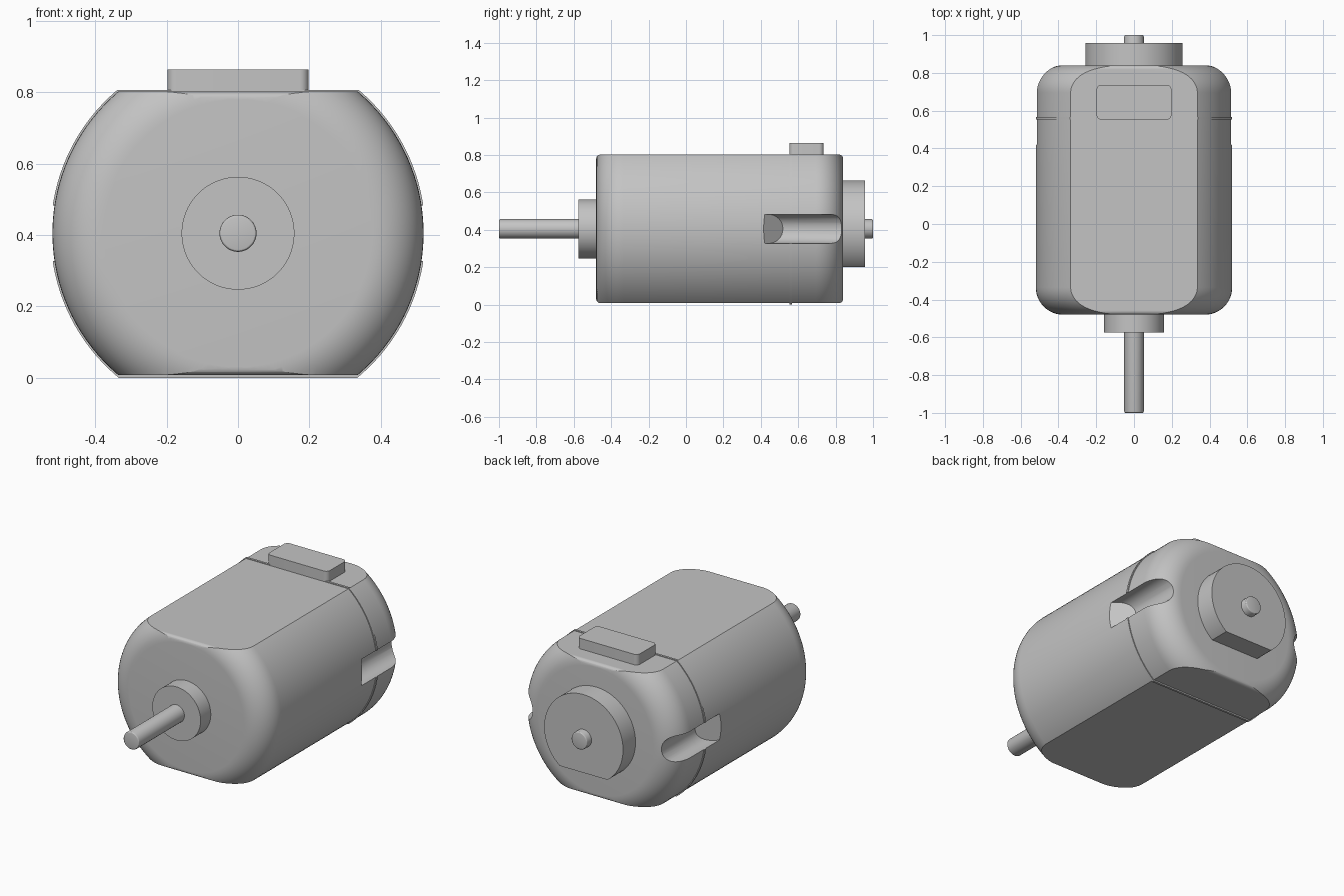
import bpy, bmesh, math
from mathutils import Matrix

if "Cube" in bpy.data.objects:
    bpy.data.objects.remove(bpy.data.objects["Cube"], do_unlink=True)

AXIS_Z = 0.405
FRONT, BACK = -0.48, 0.84

metal = bpy.data.materials.new("grey metal")
metal.use_nodes = True
metal.diffuse_color = (0.55, 0.55, 0.55, 1)
metal.node_tree.nodes["Principled BSDF"].inputs["Base Color"].default_value = (0.55, 0.55, 0.55, 1)


def make(name, bm):
    bmesh.ops.recalc_face_normals(bm, faces=bm.faces)
    mesh = bpy.data.meshes.new(name)
    bm.to_mesh(mesh)
    bm.free()
    mesh.materials.append(metal)
    ob = bpy.data.objects.new(name, mesh)
    bpy.context.collection.objects.link(ob)
    return ob


def lathe(name, profile, steps=96):
    """Revolve (radius, y) points about the motor axis."""
    bm = bmesh.new()
    rings = []
    for r, y in profile:
        ring = []
        for i in range(steps):
            a = math.tau * (i + 0.5) / steps
            ring.append(bm.verts.new((r * math.cos(a), y, AXIS_Z + r * math.sin(a))))
        rings.append(ring)
    for a, b in zip(rings, rings[1:]):
        for i in range(steps):
            j = (i + 1) % steps
            bm.faces.new((a[i], a[j], b[j], b[i]))
    bm.faces.new(rings[0])
    bm.faces.new(rings[-1])
    return make(name, bm)


def rounded_rect(u0, u1, v0, v1, r, n=8):
    pts = []
    corners = ((u1 - r, v1 - r), (u0 + r, v1 - r), (u0 + r, v0 + r), (u1 - r, v0 + r))
    for k, (cu, cv) in enumerate(corners):
        for i in range(n + 1):
            a = math.pi / 2 * (k + i / n)
            pts.append((cu + r * math.cos(a), cv + r * math.sin(a)))
    return pts


def prism(name, outline, start, end):
    """Join two placements of one outline into a solid."""
    bm = bmesh.new()
    a = [bm.verts.new(start(u, v)) for u, v in outline]
    b = [bm.verts.new(end(u, v)) for u, v in outline]
    for i in range(len(a)):
        j = (i + 1) % len(a)
        bm.faces.new((a[i], a[j], b[j], b[i]))
    bm.faces.new(a)
    bm.faces.new(b)
    return make(name, bm)


def slab(name, y0, y1, z0, z1, r):
    return prism(name, rounded_rect(y0, y1, z0, z1, r),
                 lambda u, v: (-0.8, u, v), lambda u, v: (0.8, u, v))


def cut(ob, tool, operation):
    mod = ob.modifiers.new("cut", 'BOOLEAN')
    mod.object, mod.operation, mod.solver = tool, operation, 'EXACT'
    bpy.context.view_layer.objects.active = ob
    bpy.ops.object.modifier_apply(modifier=mod.name)


def rounded_profile(radius, y0, y1, r, n):
    """Cylinder profile with both ends filleted."""
    arc = [math.pi / 2 * i / n for i in range(n + 1)]
    front = [(radius - r + r * math.sin(a), y0 + r - r * math.cos(a)) for a in arc]
    back = [(radius - r + r * math.cos(a), y1 - r + r * math.sin(a)) for a in arc]
    return front + back


# Can with filleted ends and flat top and bottom
body = lathe("motor_can", rounded_profile(0.52, FRONT, BACK, 0.145, 12), 128)
body_slab = slab("can_flats_cutter", FRONT, BACK, 0.008, 0.802, 0.022)
cut(body, body_slab, 'INTERSECT')

# Thin raised seam between can and rear cap
seam = lathe("seam_ring", [(0.525, 0.553), (0.525, 0.566)], 128)
seam_slab = slab("seam_flats_cutter", 0.5, 0.6, 0, 0.806, 0.01)
cut(seam, seam_slab, 'INTERSECT')

# Round-bottomed terminal slots on both sides, with a sloping front end
helpers = [body_slab, seam_slab]
for side, label in ((1, "left"), (-1, "right")):
    outline = rounded_rect(0.422, 0.66, AXIS_Z - 0.078, AXIS_Z + 0.078, 0.075)
    slot = prism(label + "_slot_cutter", outline,
                 lambda u, v: (side * u, 0.415 + (0.52 - u) * 1.05, v),
                 lambda u, v: (side * u, 0.95, v))
    cut(body, slot, 'DIFFERENCE')
    cut(seam, slot, 'DIFFERENCE')
    helpers.append(slot)

# Bearing bosses and shaft
front_boss = lathe("front_bearing_boss", [(0.158, -0.575), (0.158, FRONT + 0.02)])
rear_boss = lathe("rear_bearing_boss", [(0.258, BACK - 0.02), (0.258, 0.957)])
boss_slab = slab("boss_flat_cutter", 0.7, 1.1, 0.2, 0.9, 0.01)
cut(rear_boss, boss_slab, 'INTERSECT')
helpers.append(boss_slab)
shaft = lathe("shaft", rounded_profile(0.052, -1, 1, 0.008, 3), 48)

# Locating tab on top of the rear cap
tab = prism("top_tab", rounded_rect(-0.198, 0.198, 0.553, 0.736, 0.025),
            lambda u, v: (u, v, 0.78), lambda u, v: (u, v, 0.864))

for ob in helpers:
    bpy.data.objects.remove(ob, do_unlink=True)

for ob in (body, seam, front_boss, rear_boss, shaft, tab):
    bpy.ops.object.select_all(action='DESELECT')
    ob.select_set(True)
    bpy.context.view_layer.objects.active = ob
    bpy.ops.object.shade_smooth_by_angle(angle=math.radians(22))
